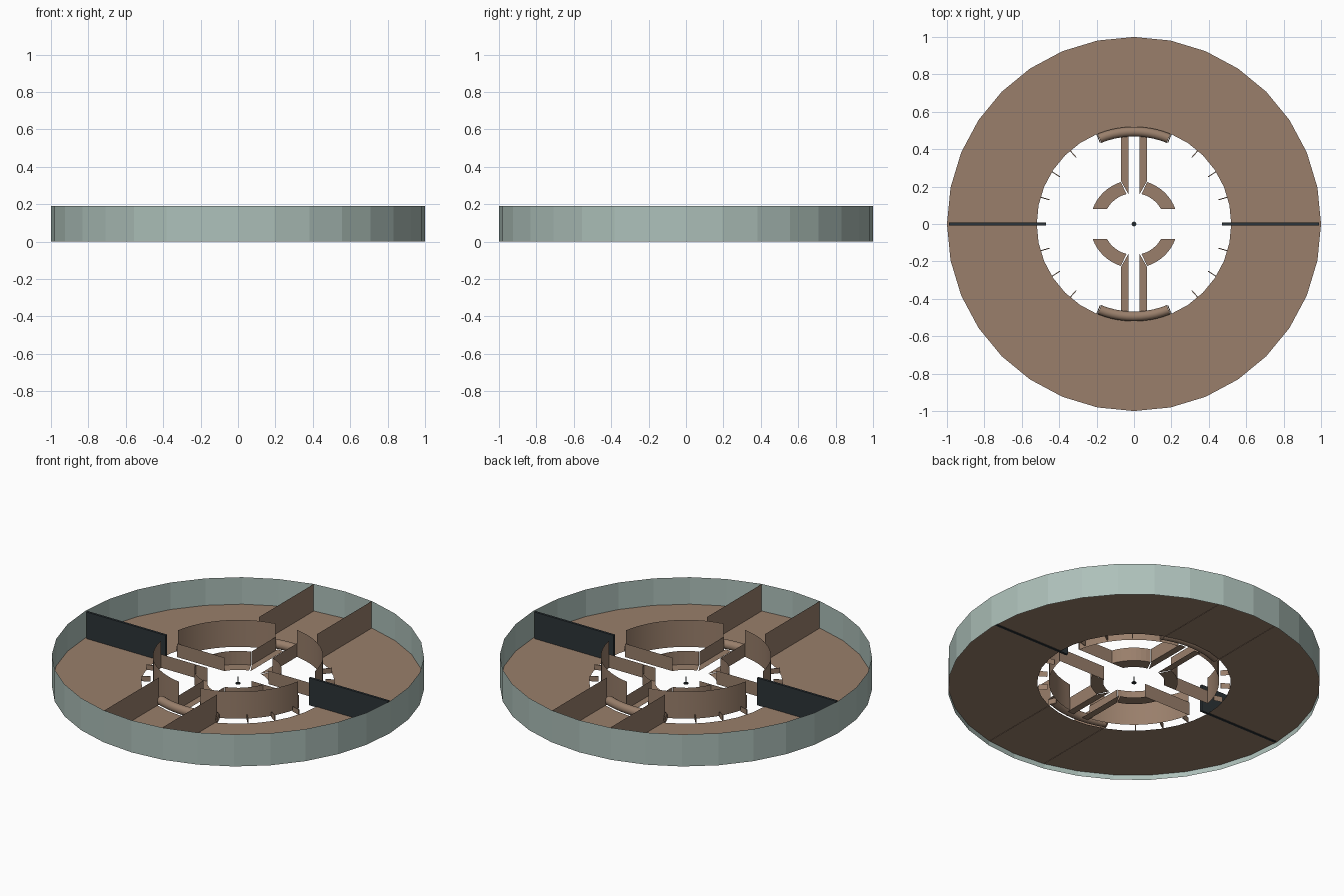
import bpy
import bmesh
from math import sin, cos, pi, radians

cube = bpy.data.objects.get("Cube")
if cube:
    bpy.data.objects.remove(cube, do_unlink=True)


def material(name, rgb):
    m = bpy.data.materials.new(name)
    m.use_nodes = True
    m.diffuse_color = (*rgb, 1)
    m.node_tree.nodes["Principled BSDF"].inputs["Base Color"].default_value = (*rgb, 1)
    return m


GREY = material("pale grey green", (0.42, 0.53, 0.49))
BROWN = material("warm brown", (0.32, 0.212, 0.147))
DARK = material("dark slate", (0.025, 0.033, 0.038))

FLOOR, LOW, TOP = 0.03, 0.11, 0.19
HOLE, ARC, HUB, HUB_IN = 0.52, 0.457, 0.235, 0.165
HALL, LANE, LANE_IN, BAY = 0.08, 0.07, 0.03, 0.19
QUADRANTS = [(sx, sy) for sx in (1, -1) for sy in (1, -1)]


def arc(r, a0, a1, n):
    """Points along a circle, angles in degrees."""
    return [(r * cos(radians(a0 + (a1 - a0) * i / n)),
             r * sin(radians(a0 + (a1 - a0) * i / n))) for i in range(n + 1)]


def strip(bm, lower, upper):
    """Quads between two rows of 3D points."""
    a = [bm.verts.new(p) for p in lower]
    b = [bm.verts.new(p) for p in upper]
    for i in range(len(a) - 1):
        bm.faces.new((a[i], a[i + 1], b[i + 1], b[i]))


def wall(bm, path, z0, z1):
    strip(bm, [(x, y, z0) for x, y in path], [(x, y, z1) for x, y in path])


def deck(bm, inner, outer, z=FLOOR):
    strip(bm, [(x, y, z) for x, y in inner], [(x, y, z) for x, y in outer])


def box(bm, x0, x1, y0, y1, z0, z1):
    ring = [(x0, y0), (x1, y0), (x1, y1), (x0, y1), (x0, y0)]
    wall(bm, ring, z0, z1)
    for z in (z0, z1):
        bm.faces.new([bm.verts.new((x, y, z)) for x, y in ring[:4]])


def finish(bm, name, mat, smooth=False):
    bmesh.ops.remove_doubles(bm, verts=bm.verts, dist=0.0001)
    bmesh.ops.recalc_face_normals(bm, faces=bm.faces)
    me = bpy.data.meshes.new(name)
    bm.to_mesh(me)
    bm.free()
    ob = bpy.data.objects.new(name, me)
    bpy.context.collection.objects.link(ob)
    me.materials.append(mat)
    if smooth:
        bpy.context.view_layer.objects.active = ob
        ob.select_set(True)
        bpy.ops.object.shade_smooth_by_angle(angle=radians(35))
        ob.select_set(False)


def mirrored(paths):
    """Repeat each plan path in all four quadrants."""
    return [[(sx * x, sy * y) for x, y in p] for p in paths for sx, sy in QUADRANTS]


# Outer rim: a faceted open band
bm = bmesh.new()
wall(bm, arc(1, 0, 360, 32), 0, TOP)
finish(bm, "outer_rim", GREY)

# Ring floor
bm = bmesh.new()
deck(bm, arc(HOLE, 0, 360, 32), arc(1, 0, 360, 32))
finish(bm, "ring_floor", BROWN)

# Straight partitions closing the front and back bays
bm = bmesh.new()
for p in mirrored([[(BAY, 0.47), (BAY, 0.98)]]):
    wall(bm, p, FLOOR - 0.002, TOP)
finish(bm, "bay_partitions", BROWN)

# Dark partitions on the side axis
bm = bmesh.new()
for s in (1, -1):
    box(bm, min(s * 0.47, s * 0.99), max(s * 0.47, s * 0.99), -0.007, 0.007,
        FLOOR - 0.004, TOP - 0.002)
finish(bm, "dark_partitions", DARK)

# Tall curved walls around the central hall
bm = bmesh.new()
for p in mirrored([arc(ARC, 10, 81, 16)]):
    wall(bm, p, FLOOR, TOP)
finish(bm, "curved_walls", BROWN, True)

# Low walls along the crossing passages and around the hub
bm = bmesh.new()
hub_arc = arc(HUB, 20, 72.5, 8)
low_paths = [[(ARC, HALL), (HUB_IN - 0.02, HALL)], hub_arc,
             [(LANE, HUB - 0.01), (LANE, ARC)]]
for p in mirrored(low_paths):
    wall(bm, p, FLOOR, LOW)
finish(bm, "low_walls", BROWN)

# Hub ledges and narrow passage ledges
bm = bmesh.new()
for inner, outer in zip(mirrored([arc(HUB_IN, 29, 76, 8)]), mirrored([hub_arc])):
    deck(bm, inner, outer)
for inner, outer in zip(mirrored([[(LANE_IN, 0.16), (LANE_IN, 0.47)]]),
                        mirrored([[(LANE, 0.23), (LANE, 0.47)]])):
    deck(bm, inner, outer)
finish(bm, "hub_ledges", BROWN)

# Rounded sills across the two bay openings
bm = bmesh.new()
SIDES, R = 16, 0.026
for base in (90, 270):
    for k in range(SIDES):
        rows = []
        for t in (2 * pi * k / SIDES, 2 * pi * (k + 1) / SIDES):
            path = arc(0.494 + R * cos(t), base - 22, base + 22, 10)
            rows.append([(x, y, 0.052 + R * sin(t)) for x, y in path])
        strip(bm, *rows)
finish(bm, "bay_sills", BROWN, True)

# Small radial fins between the hall and the ring floor
bm = bmesh.new()
for p in mirrored([[(r * cos(radians(a)), r * sin(radians(a))) for r in (0.47, HOLE)]
                   for a in (16, 32.5, 49, 67.5)]):
    (x0, y0), (x1, y1) = p
    dx, dy = (y1 - y0) * 0.05, (x0 - x1) * 0.05
    ring = [(x0 - dx, y0 - dy), (x1 - dx, y1 - dy), (x1 + dx, y1 + dy), (x0 + dx, y0 + dy)]
    wall(bm, ring + ring[:1], FLOOR, 0.06)
    bm.faces.new([bm.verts.new((x, y, 0.06)) for x, y in ring])
finish(bm, "radial_fins", BROWN)

# Central pin on a small disc
bm = bmesh.new()
for r, z0, z1 in ((0.013, 0.025, 0.03), (0.004, 0.03, 0.065)):
    ring = arc(r, 0, 360, 12)
    wall(bm, ring, z0, z1)
    for z in (z0, z1):
        bm.faces.new([bm.verts.new((x, y, z)) for x, y in ring[:-1]])
finish(bm, "central_pin", DARK)
